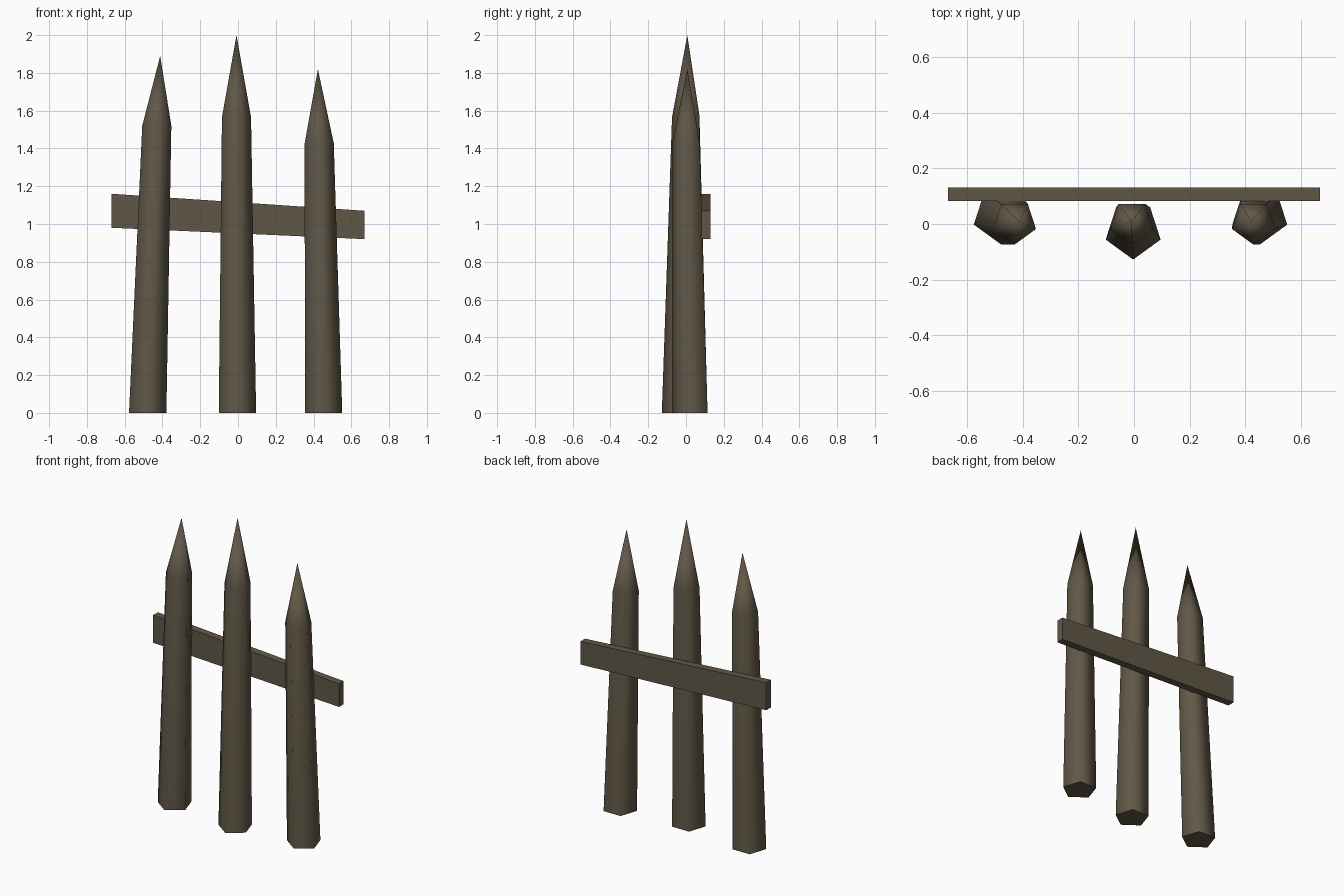
import bpy, math

if "Cube" in bpy.data.objects:
    bpy.data.objects.remove(bpy.data.objects["Cube"])

wood = bpy.data.materials.new("weathered wood")
wood.diffuse_color = (0.118, 0.096, 0.062, 1)
wood.use_nodes = True
wood.node_tree.nodes["Principled BSDF"].inputs["Base Color"].default_value = wood.diffuse_color


def add_object(name, verts, faces):
    mesh = bpy.data.meshes.new(name)
    mesh.from_pydata(verts, [], faces)
    mesh.materials.append(wood)
    obj = bpy.data.objects.new(name, mesh)
    bpy.context.collection.objects.link(obj)
    return obj


def pentagon(cx, cy, z, r):
    # one corner points to the front (-y)
    angles = [math.radians(-90 + 72 * i) for i in range(5)]
    return [(cx + r * math.cos(a), cy + r * math.sin(a), z) for a in angles]


def stake(name, base, shoulder, tip):
    # tapered five-sided shaft with a sharpened point
    verts = pentagon(*base, 0, 0.104) + pentagon(*shoulder, 0.081) + [tip]
    faces = [(4, 3, 2, 1, 0)]
    for i in range(5):
        j = (i + 1) % 5
        faces += [(i, j, 5 + j, 5 + i), (5 + i, 5 + j, 10)]
    obj = add_object(name, verts, faces)
    bpy.ops.object.select_all(action='DESELECT')
    obj.select_set(True)
    bpy.context.view_layer.objects.active = obj
    bpy.ops.object.shade_smooth_by_angle(angle=math.radians(75))


# Three sharpened stakes, each leaning slightly
stake("left_stake", (-0.478, 0.03), (-0.43, 0.007, 1.52), (-0.412, 0.007, 1.89))
stake("middle_stake", (-0.003, -0.024), (-0.008, 0.007, 1.565), (-0.008, 0.007, 2.0))
stake("right_stake", (0.453, 0.03), (0.43, 0.007, 1.427), (0.423, 0.007, 1.82))

# Sloping back rail, a little taller at its left end
ends = [(-0.67, 0.98, 1.16), (0.67, 0.92, 1.07)]
verts = [(x, y, z) for x, lo, hi in ends
         for y, z in ((0.083, lo), (0.131, lo), (0.131, hi), (0.083, hi))]
faces = [(0, 3, 2, 1), (4, 5, 6, 7)]
faces += [(i, (i + 1) % 4, 4 + (i + 1) % 4, 4 + i) for i in range(4)]
rail = add_object("cross_rail", verts, faces)
